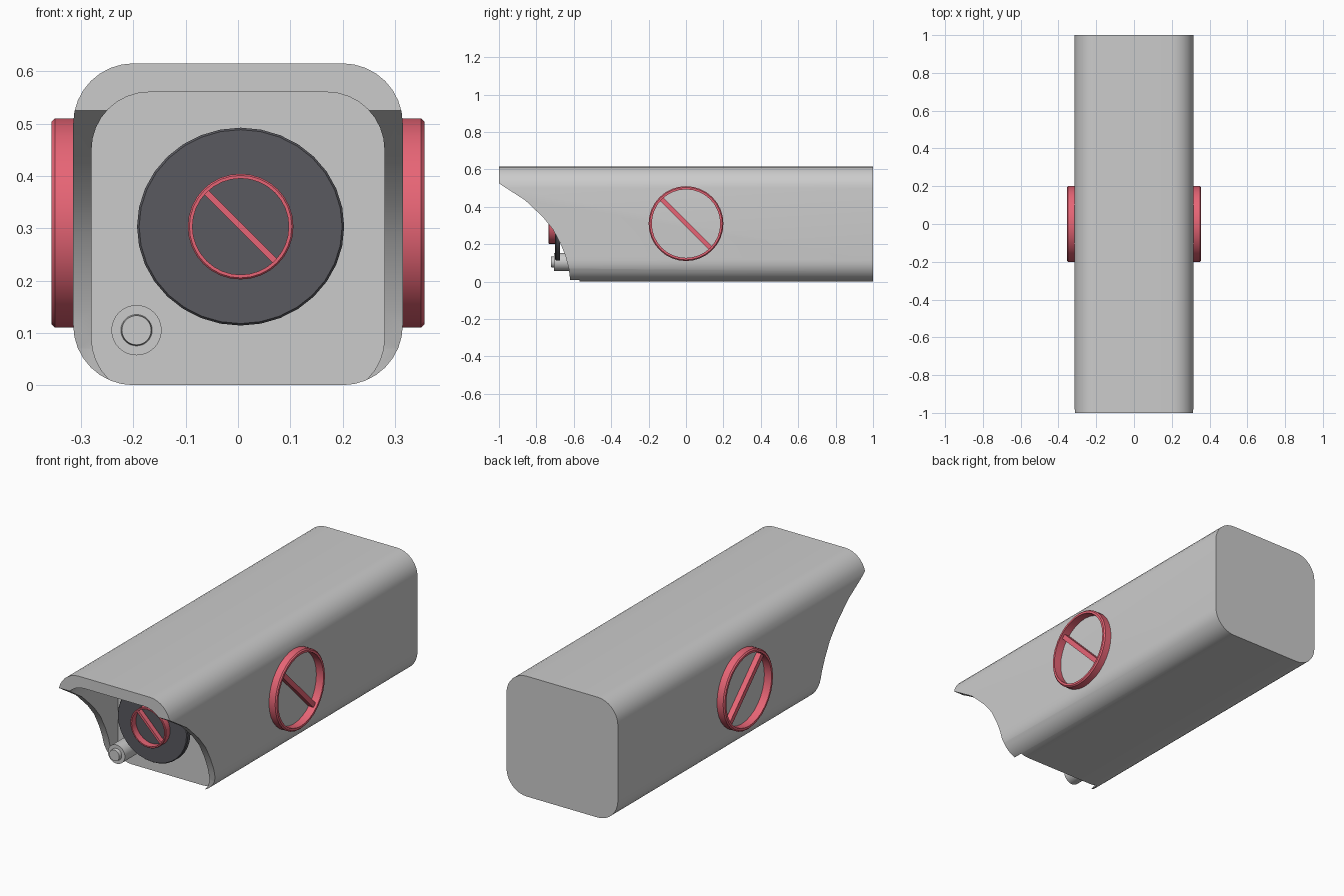
import bpy, bmesh, math
from mathutils import Matrix, Vector

if "Cube" in bpy.data.objects:
    bpy.data.objects.remove(bpy.data.objects["Cube"])


def material(name, color):
    m = bpy.data.materials.new(name)
    m.diffuse_color = (*color, 1)
    m.use_nodes = True
    m.node_tree.nodes["Principled BSDF"].inputs["Base Color"].default_value = m.diffuse_color
    return m


RED = material("red_trim", (0.8, 0.13, 0.18))
DARK = material("dark_glass", (0.1, 0.1, 0.115))


def make(name, bm, mat=None, smooth=True):
    bmesh.ops.recalc_face_normals(bm, faces=bm.faces)
    me = bpy.data.meshes.new(name)
    bm.to_mesh(me)
    bm.free()
    ob = bpy.data.objects.new(name, me)
    bpy.context.collection.objects.link(ob)
    if mat:
        me.materials.append(mat)
    if smooth:
        activate(ob)
        bpy.ops.object.shade_smooth_by_angle(angle=math.radians(30))
    return ob


def activate(ob):
    bpy.ops.object.select_all(action='DESELECT')
    ob.select_set(True)
    bpy.context.view_layer.objects.active = ob


def prism(name, points, direction):
    bm = bmesh.new()
    face = bm.faces.new([bm.verts.new(p) for p in points])
    r = bmesh.ops.extrude_face_region(bm, geom=[face])
    bmesh.ops.translate(bm, vec=direction,
                        verts=[v for v in r["geom"] if isinstance(v, bmesh.types.BMVert)])
    return make(name, bm, smooth=False)


def rounded(w, z0, z1, r, y, n=8):
    # rounded rectangle in the xz plane
    pts = []
    for k, (cx, cz) in enumerate([(w - r, z1 - r), (r - w, z1 - r), (r - w, z0 + r), (w - r, z0 + r)]):
        for i in range(n + 1):
            a = math.pi / 2 * (k + i / n)
            pts.append((cx + r * math.cos(a), y, cz + r * math.sin(a)))
    return pts


def lathe(name, profile, matrix, mat=None, n=32, closed=False):
    # profile of (radius, height) spun about local z
    bm = bmesh.new()
    rows = [[bm.verts.new((r * math.cos(2 * math.pi * i / n), r * math.sin(2 * math.pi * i / n), h))
             for i in range(n)] for r, h in profile]
    pairs = list(zip(rows, rows[1:]))
    if closed:
        pairs.append((rows[-1], rows[0]))
    else:
        bm.faces.new(rows[0])
        bm.faces.new(rows[-1])
    for a, b in pairs:
        for i in range(n):
            j = (i + 1) % n
            bm.faces.new((a[i], a[j], b[j], b[i]))
    bm.transform(matrix)
    return make(name, bm, mat)


def bar(name, size, matrix, mat):
    bm = bmesh.new()
    bmesh.ops.create_cube(bm, size=1, matrix=matrix @ Matrix.Diagonal((*size, 1)))
    return make(name, bm, mat, smooth=False)


def ring_profile(ro, ri, h0, h1, b):
    return [(ro, h0), (ro, h1 - b), (ro - b, h1), (ri, h1), (ri, h0)]


# Housing: rounded box, swept-back front edge, recessed front panel
body = prism("housing", rounded(0.315, 0, 0.615, 0.115, -1), (0, 2, 0))
curve = [(-1, 0.525), (-0.86, 0.435), (-0.765, 0.345), (-0.712, 0.28), (-0.672, 0.205),
         (-0.645, 0.14), (-0.627, 0.07), (-0.618, 0), (-0.615, -0.1), (-1.1, -0.1), (-1.1, 0.58)]
sweep = prism("front_cutter", [(-0.5, y, z) for y, z in curve], (1, 0, 0))
recess = prism("recess_cutter", rounded(0.28, -0.02, 0.56, 0.11, -1.1), (0, 0.53, 0))
for cutter in (sweep, recess):
    cutter.hide_render = True
    m = body.modifiers.new("cut", 'BOOLEAN')
    m.operation, m.solver, m.object = 'DIFFERENCE', 'EXACT', cutter
    activate(body)
    bpy.ops.object.modifier_apply(modifier=m.name)
    bpy.data.objects.remove(cutter)
activate(body)
bpy.ops.object.shade_smooth_by_angle(angle=math.radians(30))

# Local z points to the front (-y)
front = Matrix.Rotation(math.pi / 2, 4, 'X')
lens_at = Matrix.Translation((0.005, 0, 0.303)) @ front

# Lens plate with red ring and diagonal bar
lathe("lens_plate", [(0.198, 0.675), (0.198, 0.695), (0.194, 0.7)],
      lens_at @ Matrix.Diagonal((1, 0.955, 1, 1)), DARK)
lathe("lens_ring", ring_profile(0.101, 0.092, 0.69, 0.735, 0.003), lens_at, RED, closed=True)
bar("lens_bar", (0.19, 0.012, 0.03),
    lens_at @ Matrix.Translation((0, 0, 0.71)) @ Matrix.Rotation(-math.pi / 4, 4, 'Z'), RED)

# Small sensor on the front panel
sensor_at = Matrix.Translation((-0.194, 0, 0.105)) @ front
lathe("sensor", [(0.048, 0.56), (0.048, 0.705), (0.03, 0.705), (0.028, 0.722)], sensor_at)

# Side rings with diagonal bars, same slant on both sides
for side, label in ((1, "right"), (-1, "left")):
    at = Matrix.Translation((0, 0, 0.31)) @ Matrix.Rotation(side * math.pi / 2, 4, 'Y')
    lathe(label + "_ring", ring_profile(0.2, 0.183, 0.3, 0.356, 0.006), at, RED, closed=True)
    bar(label + "_bar", (0.035, 0.375, 0.025),
        Matrix.Translation((side * 0.325, 0, 0.31)) @ Matrix.Rotation(-math.pi / 4, 4, 'X')
        @ Matrix.Rotation(math.pi / 2, 4, 'X') @ Matrix.Rotation(math.pi / 2, 4, 'X'), RED)
